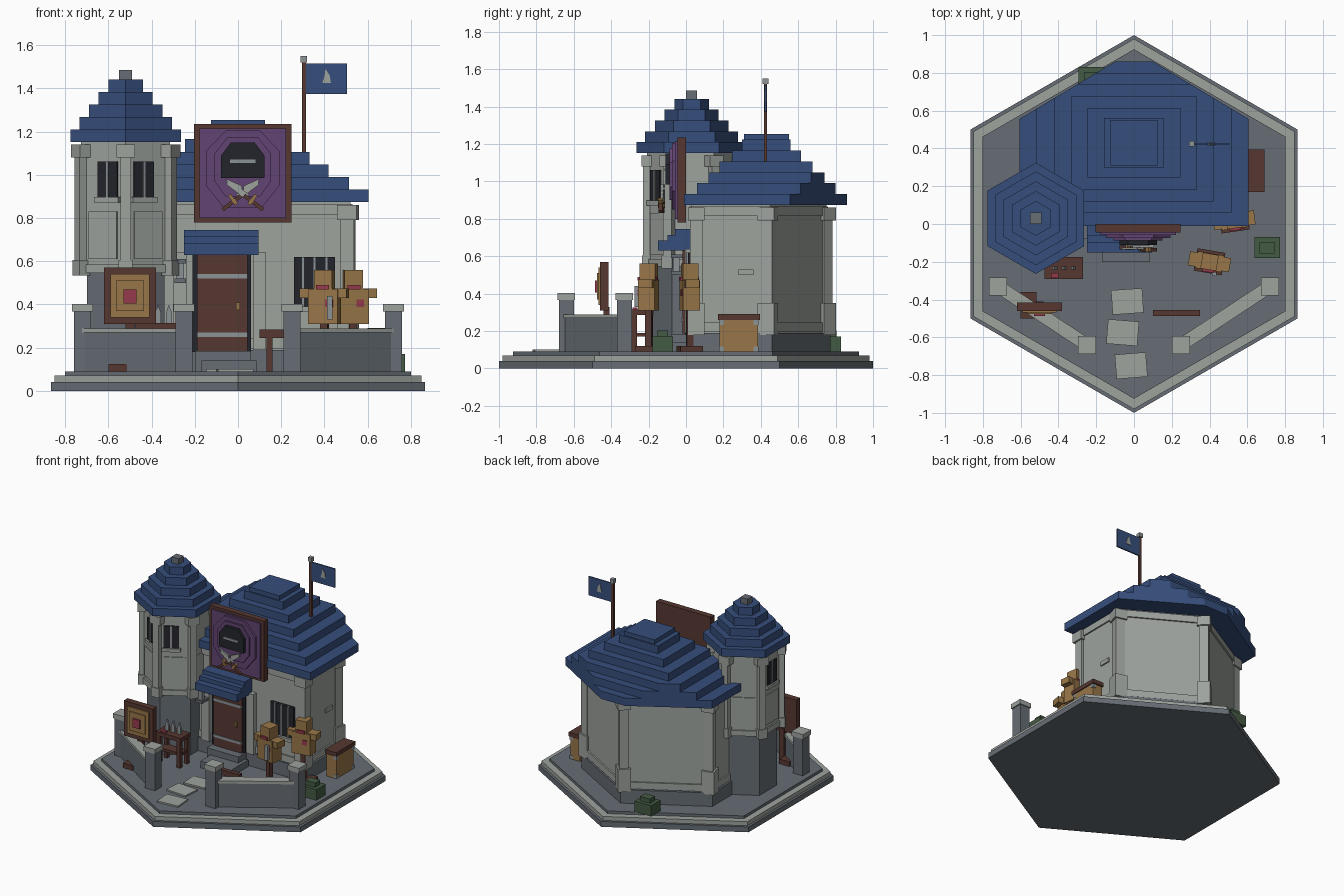
import bpy, bmesh, math
from mathutils import Matrix, Vector

if "Cube" in bpy.data.objects:
    bpy.data.objects.remove(bpy.data.objects["Cube"])


def srgb(r, g, b):
    f = lambda c: (c / 255 / 12.92) if c < 10 else ((c / 255 + 0.055) / 1.055) ** 2.4
    return (f(r), f(g), f(b), 1)


MATS = {}
for n, c in {"stone": (102, 109, 116), "plaster": (158, 163, 158), "roof_blue": (54, 78, 124),
             "wood": (86, 55, 48), "straw": (152, 118, 72), "purple": (98, 68, 114),
             "black": (36, 37, 44), "red": (150, 58, 76), "leaf": (68, 90, 68),
             "steel": (140, 146, 150)}.items():
    MATS[n] = bpy.data.materials.new(n)
    MATS[n].diffuse_color = srgb(*c)


def finish(name, mat, bm, matrix=Matrix()):
    bmesh.ops.recalc_face_normals(bm, faces=bm.faces)
    me = bpy.data.meshes.new(name)
    bm.to_mesh(me)
    bm.free()
    me.materials.append(MATS[mat])
    ob = bpy.data.objects.new(name, me)
    ob.matrix_world = matrix
    bpy.context.collection.objects.link(ob)
    return ob


def extrude(name, mat, pts, vec):
    bm = bmesh.new()
    f = bm.faces.new([bm.verts.new(p) for p in pts])
    r = bmesh.ops.extrude_face_region(bm, geom=[f])
    bmesh.ops.translate(bm, vec=vec, verts=[v for v in r["geom"] if isinstance(v, bmesh.types.BMVert)])
    return finish(name, mat, bm)


def prism(name, mat, pts, z0, z1):          # plan outline raised in z
    return extrude(name, mat, [(x, y, z0) for x, y in pts], (0, 0, z1 - z0))


def plate(name, mat, pts, y0, y1):          # front outline pushed in y
    return extrude(name, mat, [(x, y0, z) for x, z in pts], (0, y1 - y0, 0))


def box(name, mat, x0, x1, y0, y1, z0, z1, rz=0, ry=0):
    bm = bmesh.new()
    bmesh.ops.create_cube(bm, size=1)
    bmesh.ops.scale(bm, vec=(x1 - x0, y1 - y0, z1 - z0), verts=bm.verts)
    m = Matrix.Translation(((x0 + x1) / 2, (y0 + y1) / 2, (z0 + z1) / 2))
    return finish(name, mat, bm, m @ Matrix.Rotation(rz, 4, "Z") @ Matrix.Rotation(ry, 4, "Y"))


def cbox(name, mat, c, s, rz=0, ry=0):      # box by centre and size
    r = [v for i in range(3) for v in (c[i] - s[i] / 2, c[i] + s[i] / 2)]
    return box(name, mat, *r, rz, ry)


def hexa(r, cx=0, cy=0):
    return [(cx + r * math.sin(i * math.pi / 3), cy + r * math.cos(i * math.pi / 3)) for i in range(6)]


# ground slab
prism("base_slab", "stone", hexa(1.0), 0, 0.04)
prism("base_trim", "plaster", hexa(0.98), 0.04, 0.07)
prism("ground", "stone", hexa(0.925), 0.07, 0.09)

# main hall walls
hall = [(-0.52, 0.03), (0.52, 0.03), (0.52, 0.45), (0, 0.75), (-0.52, 0.45)]
prism("hall_walls", "plaster", hall, 0.18, 0.89)
prism("hall_foundation", "stone",
      [(-0.54, 0.015), (0.54, 0.015), (0.54, 0.46), (0, 0.772), (-0.54, 0.46)], 0.09, 0.19)
for i, (x, y) in enumerate(hall):
    rz = (0, 0, -0.26, 0.785, 0.26)[i]
    x, y = x * 0.97, y + (0.025 if y < 0.1 else -0.012)
    cbox("corner_pillar", "plaster", (x, y, 0.52), (0.065, 0.065, 0.66), rz)
    cbox("pillar_foot", "plaster", (x, y, 0.265), (0.09, 0.09, 0.17), rz)
    cbox("pillar_cap", "plaster", (x, y, 0.825), (0.09, 0.09, 0.07), rz)
for a, b in zip(hall, hall[1:] + hall[:1]):
    a, b = Vector(a), Vector(b)
    c, d = (a + b) / 2, b - a
    ang = math.atan2(d.y, d.x)
    for z, h in ((0.22, 0.05), (0.84, 0.05)):
        cbox("wall_rail", "plaster", (c.x, c.y, z), (d.length, 0.022, h), ang)
box("wall_brick", "plaster", 0.515, 0.53, 0.28, 0.36, 0.5, 0.53)

# stepped hall roof, corners cut along the slab sides
tiers = [(0.605, -0.01, 0.86), (0.515, 0.06, 0.80), (0.42, 0.12, 0.74), (0.33, 0.18, 0.675),
         (0.245, 0.245, 0.615), (0.16, 0.30, 0.56), (0.125, 0.31, 0.55)]
for i, (w, y0, y1) in enumerate(tiers):
    half = [(w, y0)]
    if 0.92 - 0.6 * w < y1:
        half += [(w, 0.92 - 0.6 * w), ((0.92 - y1) / 0.6, y1)]
    else:
        half.append((w, y1))
    z = 0.875 + i * 0.058
    prism("hall_roof_tier", "roof_blue", half + [(-x, y) for x, y in reversed(half)],
          z, z + (0.058 if i < 6 else 0.032))

# tower
TX, TY = -0.52, 0.03
prism("tower_base", "stone", hexa(0.208, TX, TY), 0.09, 0.56)
prism("tower_collar", "plaster", hexa(0.25, TX, TY), 0.545, 0.585)
prism("tower_body", "plaster", hexa(0.238, TX, TY), 0.58, 1.16)
for i, (x, y) in enumerate(hexa(0.238, TX, TY)):
    rz = -i * math.pi / 3
    cbox("tower_pillar", "plaster", (x, y, 0.84), (0.05, 0.045, 0.6), rz)
    cbox("tower_pillar_cap", "plaster", (x, y, 1.11), (0.085, 0.06, 0.06), rz)
    cbox("tower_pillar_foot", "plaster", (x, y, 0.57), (0.065, 0.055, 0.07), rz)


def tower_face(name, mat, deg, u, z, d, w, h, t):
    a = math.radians(deg)
    cbox(name, mat, (TX + math.cos(a) * d - math.sin(a) * u, TY + math.sin(a) * d + math.cos(a) * u, z),
         (t, w, h), a)


for deg, u in ((-120, 0.025), (-60, -0.025), (180, 0)):
    tower_face("tower_window", "black", deg, u, 0.98, 0.207, 0.105, 0.165, 0.012)
    tower_face("window_bar", "steel", deg, u, 0.98, 0.214, 0.014, 0.165, 0.012)
    tower_face("window_sill", "plaster", deg, u, 0.885, 0.21, 0.13, 0.025, 0.03)
for k in range(6):
    tower_face("tower_panel", "plaster", k * 60, 0, 0.72, 0.207, 0.15, 0.22, 0.012)
for i, w in enumerate((0.255, 0.215, 0.17, 0.125, 0.08)):
    prism("tower_roof_tier", "roof_blue", hexa(w / 0.866, TX, TY), 1.152 + i * 0.058, 1.21 + i * 0.058)
cbox("tower_finial", "stone", (TX, TY, 1.46), (0.06, 0.06, 0.05))

# door, canopy and steps
box("door_frame", "black", -0.21, 0.06, -0.005, 0.05, 0.18, 0.64)
box("door", "wood", -0.19, 0.045, -0.02, 0.03, 0.185, 0.63)
for z in (0.26, 0.53):
    box("door_band", "steel", -0.19, 0.045, -0.026, 0, z - 0.01, z + 0.01)
box("door_handle", "straw", -0.01, 0.01, -0.035, 0, 0.375, 0.41)
box("door_post", "plaster", 0.07, 0.13, -0.005, 0.04, 0.19, 0.64)
box("door_post", "plaster", -0.3, -0.235, -0.005, 0.04, 0.19, 0.64)
for y, z in ((-0.15, 0.63), (-0.1, 0.66), (-0.06, 0.69)):
    box("canopy", "roof_blue", -0.25, 0.095, y, 0.04, z, z + 0.055)
box("lower_step", "stone", -0.17, 0.085, -0.2, 0, 0.09, 0.14)
box("upper_step", "stone", -0.2, 0.06, -0.08, 0.02, 0.09, 0.185)
box("lantern", "steel", -0.285, -0.25, -0.07, -0.035, 0.52, 0.59)
for z in (0.51, 0.6):
    box("lantern_cap", "stone", -0.295, -0.24, -0.08, -0.0, z - 0.01, z + 0.01)

# barred window
box("hall_window", "black", 0.26, 0.45, 0.01, 0.035, 0.39, 0.62)
for x in (0.3, 0.355, 0.41):
    box("hall_window_bar", "steel", x - 0.007, x + 0.007, 0.0, 0.02, 0.39, 0.62)
box("hall_window_sill", "plaster", 0.24, 0.47, -0.01, 0.03, 0.365, 0.39)

# big sign: frame, banner, shield, helmet, crossed swords
SX = 0.022
box("sign_board", "wood", SX - 0.225, SX + 0.225, -0.045, 0.0, 0.78, 1.235)
box("sign_banner", "purple", SX - 0.2, SX + 0.2, -0.058, -0.04, 0.8, 1.215)
mir = lambda pts: [(SX + x, z) for x, z in pts] + [(SX - x, z) for x, z in reversed(pts)]
plate("sign_shield", "purple", mir([(0.09, 0.85), (0.17, 0.95), (0.17, 1.11), (0.08, 1.205)]), -0.075, -0.05)
plate("shield_inner", "purple", mir([(0.08, 0.9), (0.13, 0.97), (0.13, 1.1), (0.07, 1.175)]), -0.088, -0.07)
plate("helmet", "black", mir([(0.1, 0.985), (0.1, 1.09), (0.055, 1.15)]), -0.11, -0.08)
box("helmet_slot", "steel", SX - 0.06, SX + 0.06, -0.116, -0.1, 1.055, 1.07)
for s in (-1, 1):
    y = -0.13 + s * 0.006
    plate("sword_blade", "plaster", [(SX + s * x, z) for x, z in
          ((-0.01, 0.89), (0.075, 0.955), (0.07, 0.98), (0.03, 0.95), (-0.03, 0.91))], y, y + 0.012)
    plate("sword_tip", "plaster", [(SX + s * x, z) for x, z in
          ((0, 0.90), (0.05, 0.945), (0.085, 0.985), (0.005, 0.95))], y, y + 0.012)
    cbox("sword_grip", "wood", (SX - s * 0.05, y, 0.872), (0.11, 0.02, 0.018), 0, -s * 0.65)
    cbox("sword_guard", "straw", (SX - s * 0.045, y, 0.885), (0.016, 0.026, 0.055), 0, -s * 0.65)

# flag
box("flag_pole", "wood", 0.296, 0.314, 0.416, 0.434, 1.05, 1.525)
cbox("pole_finial", "steel", (0.305, 0.425, 1.535), (0.03, 0.03, 0.03))
box("flag", "roof_blue", 0.31, 0.505, 0.42, 0.43, 1.375, 1.515)
plate("flag_emblem", "plaster", [(0.39, 1.425), (0.43, 1.425), (0.425, 1.46), (0.405, 1.49), (0.4, 1.455)],
      0.416, 0.434)

# low garden walls with posts
for s in (-1, 1):
    a, b = Vector((s * 0.72, -0.33)), Vector((s * 0.25, -0.64))
    c, d = (a + b) / 2, b - a
    ang = math.atan2(d.y, d.x)
    cbox("garden_wall", "stone", (c.x, c.y, 0.18), (d.length, 0.055, 0.18), ang)
    cbox("garden_wall_cap", "plaster", (c.x, c.y, 0.279), (d.length, 0.07, 0.02), ang)
    for p in (a, b):
        cbox("garden_post", "stone", (p.x, p.y, 0.23), (0.08, 0.08, 0.28))
        cbox("garden_post_cap", "plaster", (p.x, p.y, 0.385), (0.095, 0.095, 0.035))

# practice target
box("target_frame", "wood", -0.62, -0.38, -0.46, -0.415, 0.31, 0.57)
box("target_board", "straw", -0.59, -0.41, -0.468, -0.44, 0.34, 0.54)
box("target_ring", "straw", -0.565, -0.435, -0.476, -0.45, 0.37, 0.51)
box("target_centre", "red", -0.53, -0.47, -0.487, -0.45, 0.405, 0.47)
box("target_post", "wood", -0.52, -0.48, -0.44, -0.41, 0.09, 0.33)
box("target_foot", "wood", -0.6, -0.515, -0.5, -0.36, 0.09, 0.125)

# weapon table
box("table_top", "wood", -0.475, -0.27, -0.29, -0.175, 0.285, 0.315)
for x in (-0.455, -0.29):
    for y in (-0.275, -0.19):
        cbox("table_leg", "wood", (x, y, 0.19), (0.028, 0.028, 0.2))
box("table_shelf", "wood", -0.46, -0.285, -0.27, -0.19, 0.17, 0.19)
for x in (-0.42, -0.37, -0.32):
    plate("table_blade", "steel", [(x - 0.014, 0.31), (x + 0.014, 0.31), (x + 0.014, 0.36), (x, 0.4),
                                   (x - 0.014, 0.36)], -0.24, -0.225)
box("table_cloth", "red", -0.44, -0.4, -0.285, -0.26, 0.31, 0.325)

# training dummies
for x, y, rz in ((0.4, -0.2, -0.17), (0.53, 0.02, 0.14)):
    part = lambda n, m, dx, dy, z, s: cbox(n, m, (x + dx * math.cos(rz) - dy * math.sin(rz),
                                           y + dx * math.sin(rz) + dy * math.cos(rz), z), s, rz)
    part("dummy_foot", "wood", 0, 0, 0.105, (0.15, 0.12, 0.03))
    part("dummy_post", "wood", 0, 0, 0.2, (0.035, 0.035, 0.25))
    part("dummy_body", "straw", 0, 0, 0.39, (0.14, 0.09, 0.16))
    part("dummy_arms", "straw", 0, 0, 0.452, (0.22, 0.075, 0.045))
    part("dummy_head", "straw", 0, 0, 0.515, (0.085, 0.085, 0.09))
    part("dummy_scarf", "red", 0, -0.005, 0.48, (0.06, 0.1, 0.02))
    part("dummy_patch", "red", 0.03, -0.045, 0.405, (0.035, 0.012, 0.035))
part = cbox("dummy_blade", "steel", (0.425, -0.265, 0.385), (0.025, 0.02, 0.11))

# crate, rail bench, shrubs, paving
box("crate", "straw", 0.605, 0.685, 0.18, 0.385, 0.09, 0.265)
box("crate_lid", "wood", 0.6, 0.692, 0.17, 0.395, 0.26, 0.29)
for y in (0.19, 0.375):
    for z in (0.105, 0.245):
        cbox("crate_corner", "steel", (0.675, y, z), (0.026, 0.026, 0.026))
box("bench_rail", "wood", 0.1, 0.35, -0.487, -0.455, 0.245, 0.285)
for x in (0.145, 0.305):
    cbox("bench_leg", "wood", (x, -0.471, 0.17), (0.028, 0.028, 0.16))
for x, y in ((0.705, -0.125), (-0.225, 0.775)):
    cbox("shrub", "leaf", (x, y, 0.13), (0.135, 0.11, 0.08))
    cbox("shrub_top", "leaf", (x, y, 0.185), (0.08, 0.06, 0.035))
for x, y, r in ((-0.035, -0.41, 0.07), (-0.06, -0.575, -0.08), (-0.015, -0.75, 0.08)):
    cbox("paving_slab", "plaster", (x, y, 0.094), (0.165, 0.13, 0.014), r)

for m in bpy.data.materials:
    if m.users and not m.is_grease_pencil:
        m.use_nodes = True
        m.node_tree.nodes["Principled BSDF"].inputs["Base Color"].default_value = m.diffuse_color
